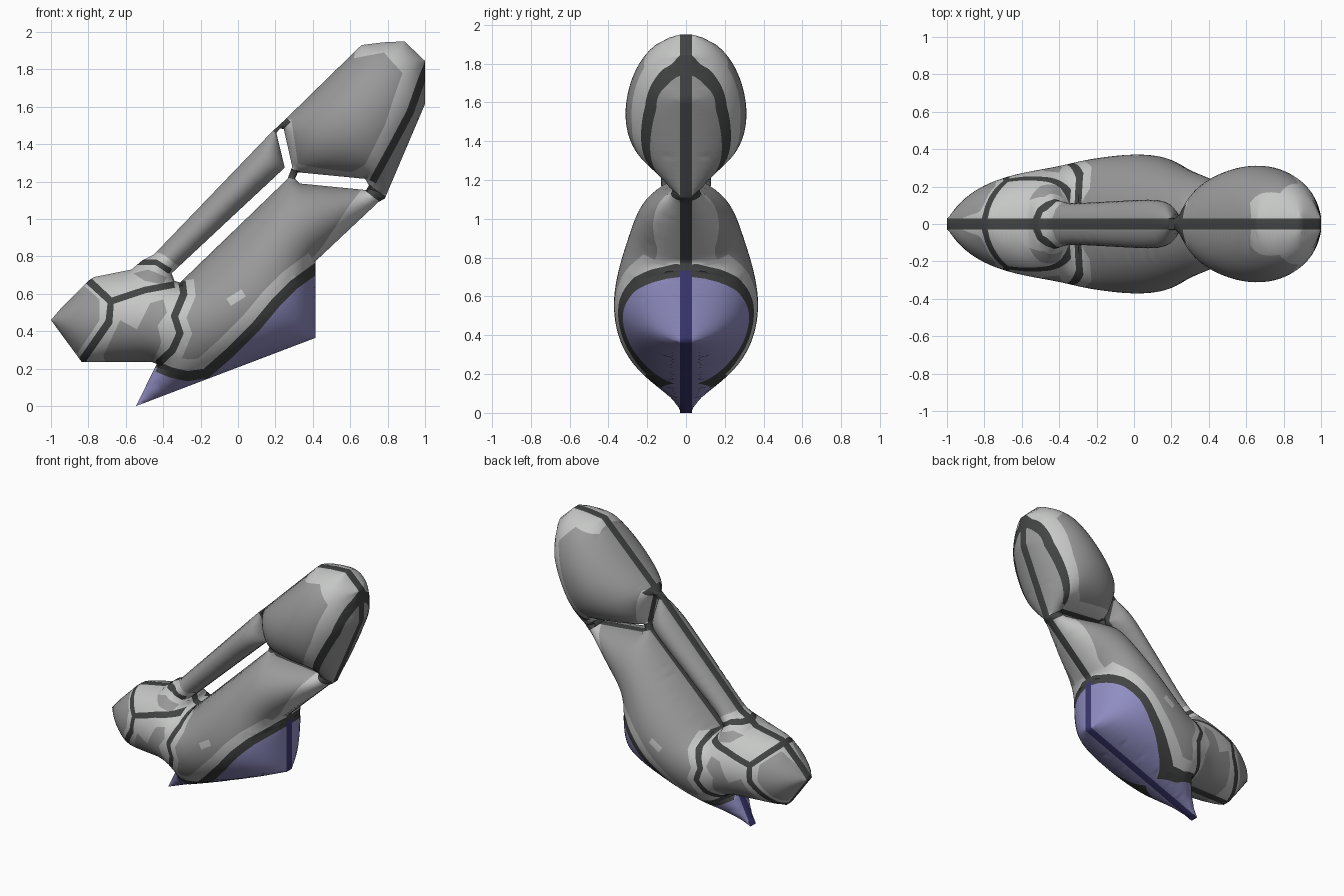
import bpy, bmesh, math
from mathutils import Vector, kdtree
from mathutils.geometry import delaunay_2d_cdt

cube = bpy.data.objects.get("Cube")
if cube:
    bpy.data.objects.remove(cube, do_unlink=True)

STEP, RIM = 0.025, 0.03


def material(name, rgb):
    mat = bpy.data.materials.new(name)
    mat.use_nodes = True
    mat.diffuse_color = (*rgb, 1)
    node = next(n for n in mat.node_tree.nodes if n.type == 'BSDF_PRINCIPLED')
    node.inputs["Base Color"].default_value = (*rgb, 1)
    node.inputs["Roughness"].default_value = 0.7
    return mat


PALETTE = {
    "mid_grey": (0.32, 0.32, 0.325),
    "light_grey": (0.56, 0.57, 0.56),
    "dark_grey": (0.055, 0.057, 0.057),
    "lavender": (0.28, 0.27, 0.54),
    "navy": (0.045, 0.04, 0.17),
}
COLOURS = list(PALETTE)
MATERIALS = [material(n, c) for n, c in PALETTE.items()]


def inside(p, poly):
    hit = False
    for (ax, ay), (bx, by) in zip(poly, poly[1:] + poly[:1]):
        if (ay > p[1]) != (by > p[1]) and p[0] < ax + (p[1] - ay) * (bx - ax) / (by - ay):
            hit = not hit
    return hit


def stroke(line, width):
    """Closed ribbon polygon along a line."""
    left, right = [], []
    for i, p in enumerate(line):
        a, b = Vector(line[max(i - 1, 0)]), Vector(line[min(i + 1, len(line) - 1)])
        d = (b - a).normalized() * width / 2
        left.append((p[0] - d.y, p[1] + d.x))
        right.append((p[0] + d.y, p[1] - d.x))
    return left + right[::-1]


# Side silhouette and the openings through it
OUTLINE = [(-1, .46), (-.94, .53), (-.8, .67), (-.77, .69), (-.57, .73), (-.51, .78), (-.45, .81),
           (.18, 1.465), (.25, 1.53), (.66, 1.93), (.78, 1.945), (.89, 1.95), (1, 1.845), (1, 1.615),
           (.785, 1.11), (.75, 1.09), (.415, .775), (.415, .365), (-.545, 0), (-.435, .225),
           (-.46, .235), (-.835, .235)]
HOLES = [[(-.355, .71), (.25, 1.275), (.205, 1.46), (.225, 1.485), (.245, 1.48), (.29, 1.28),
          (.265, 1.215), (-.31, .66), (-.34, .67)],
         [(.32, 1.25), (.68, 1.215), (.7, 1.18), (.685, 1.155), (.33, 1.19), (.305, 1.215)]]

# Part regions; the body takes whatever is left
COLLAR = [(-.3, .67), (-.29, .6), (-.34, .48), (-.31, .39), (-.35, .3), (-.43, .225)]
KEEL_LINE = [(-.43, .21), (-.36, .18), (-.27, .16), (-.17, .175), (-.05, .28), (.1, .43),
             (.2, .55), (.3, .65), (.43, .745)]
PARTS = {
    "keel": KEEL_LINE + [(.5, .75), (.5, -.1), (-.7, -.1), (-.45, .21)],
    "arm": [(-.5, .84), (-.44, .76), (-.36, .7), (-.3, .74), (.26, 1.26), (.22, 1.47),
            (.2, 1.55), (-.4, .95)],
    "upper_pod": [(.2, 1.5), (.27, 1.24), (.31, 1.23), (.5, 1.2), (.69, 1.18), (.8, 1.13),
                  (1.1, 1.2), (1.1, 2.1), (.6, 2.1), (.2, 1.6)],
    "snout": COLLAR + [(-1.1, .225), (-1.1, .9), (-.5, .84), (-.44, .76), (-.36, .7)],
}
BASE = {"keel": "lavender", "snout": "light_grey"}

# Painted areas, later ones on top
PAINT = []


def paint(colour, poly):
    PAINT.append((colour, poly))


paint("light_grey", stroke(KEEL_LINE, .18))
paint("light_grey", stroke(COLLAR, .13))
paint("light_grey", [(.28, .66), (.45, .85), (.6, 1.08), (.67, 1.17), (.8, 1.13), (.44, .74)])
paint("light_grey", stroke([(-.05, .555), (.03, .605)], .045))
paint("light_grey", [(.6, 1.2), (.6, 1.245), (.68, 1.29), (.785, 1.5), (.84, 1.67), (.88, 1.78),
                     (.78, 1.89), (.62, 1.86), (.64, 2), (.95, 2), (1.05, 1.85), (1, 1.8),
                     (.92, 1.58), (.84, 1.43), (.72, 1.18)])
paint("light_grey", stroke([(.26, 1.53), (.3, 1.28), (.45, 1.245), (.65, 1.22)], .05))
paint("light_grey", stroke([(-.5, .8), (-.42, .77), (-.34, .71)], .09))
paint("mid_grey", [(-1.02, .46), (-.82, .64), (-.74, .57), (-.74, .46), (-.86, .28)])
paint("mid_grey", [(-.63, .46), (-.54, .41), (-.47, .55), (-.4, .57), (-.38, .5), (-.43, .43),
                   (-.41, .34), (-.47, .2), (-.7, .2), (-.72, .27)])
paint("mid_grey", [(-.56, .71), (-.5, .67), (-.4, .65), (-.38, .69), (-.48, .73)])
paint("dark_grey", stroke(KEEL_LINE, .055))
paint("dark_grey", stroke(COLLAR, .04))
paint("dark_grey", stroke([(-.82, .69), (-.68, .56), (-.69, .45), (-.85, .22)], .04))
paint("dark_grey", stroke([(-.68, .56), (-.5, .62), (-.34, .65)], .035))
paint("dark_grey", stroke([(-.54, .77), (-.44, .77), (-.36, .72)], .03))
paint("dark_grey", stroke([(1.02, 1.84), (.98, 1.74), (.92, 1.57), (.84, 1.42), (.72, 1.2)], .04))
paint("dark_grey", stroke([(.69, 1.17), (.74, 1.13), (.8, 1.09)], .04))
paint("dark_grey", stroke([(.19, 1.47), (.26, 1.54)], .06))
paint("dark_grey", stroke([(.26, 1.25), (.33, 1.23)], .05))

# Flat triangulation that follows every outline and colour border
points, edges = [], []


def add_loop(poly, rows=()):
    extra, start = [], len(points)
    for a, b in zip(poly, poly[1:] + poly[:1]):
        a, b = Vector(a), Vector(b)
        n = max(1, round((b - a).length / STEP))
        side = Vector((a.y - b.y, b.x - a.x)).normalized()
        points.extend(a.lerp(b, k / n) for k in range(n))
        extra += [a.lerp(b, (k + .5) / n) + side * r * s for k in range(n) for r in rows for s in (-1, 1)]
    count = len(points) - start
    edges.extend((start + k, start + (k + 1) % count) for k in range(count))
    return extra


def spaced(candidates, gap):
    tree = kdtree.KDTree(len(points))
    for k, p in enumerate(points):
        tree.insert((p.x, p.y, 0), k)
    tree.balance()
    points.extend([p for p in candidates if tree.find((p.x, p.y, 0))[2] > gap])


rows = [p for loop in [OUTLINE] + HOLES for p in add_loop(loop, (.005, .014))]
for poly in list(PARTS.values()) + [poly for _, poly in PAINT]:
    add_loop(poly)
spaced(rows, .004)
spaced([Vector((i * STEP, j * STEP)) for i in range(-40, 41) for j in range(79)], .013)
points += [Vector((x, z)) for x in (-1.4, 1.4) for z in (-.4, 2.4)]
flat, _, tris, *_ = delaunay_2d_cdt(points, edges, [], 0, 1e-4)

faces = []
for t in tris:
    a, b, c = (flat[k] for k in t)
    area = (b - a).cross(c - a) / 2
    mid = (a + b + c) / 3
    if abs(area) < 1e-9 or not inside(mid, OUTLINE) or any(inside(mid, h) for h in HOLES):
        continue
    part = next((n for n, poly in PARTS.items() if inside(mid, poly)), "body")
    colour = BASE.get(part, "mid_grey")
    for name, poly in PAINT:
        if (part != "keel" or name == "dark_grey") and inside(mid, poly):
            colour = name
    faces.append((list(t) if area > 0 else list(t)[::-1], abs(area), part, colour))

# Inflate: solve for a membrane, with a swelling strength for each group of parts
weights, load, uses = {}, {}, {}
for t, area, part, _ in faces:
    for k in range(3):
        i, j, o = t[k], t[(k + 1) % 3], t[k - 1]
        u, v = flat[i] - flat[o], flat[j] - flat[o]
        cot = u.dot(v) / (4 * area)
        for a, b in ((i, j), (j, i)):
            row = weights.setdefault(a, {})
            row[b] = row.get(b, 0) + cot
        group = "body" if part == "keel" else part
        load.setdefault(i, []).append((group, area / 3))
        uses.setdefault(frozenset((i, j)), []).append((i, j, part))
rim_edges = [e[0] for e in uses.values() if len(e) == 1]
fixed = {k for i, j, _ in rim_edges for k in (i, j)}
system = []
for i, row in weights.items():
    if i not in fixed:
        links = [(j, max(w, .02)) for j, w in row.items()]
        system.append((i, links, sum(w for _, w in links)))

TARGET = {"body": ((.05, .58), .37), "upper_pod": ((.68, 1.55), .31),
          "arm": ((-.05, 1.14), .125), "snout": ((-.62, .46), .28)}
strength = dict.fromkeys(TARGET, 2.0)
height = [0.0] * len(flat)
for turn in range(6):
    push = {i: sum(strength[g] * a for g, a in load[i]) for i, _, _ in system}
    for _ in range(60):
        for i, links, total in system:
            goal = (sum(w * height[j] for j, w in links) + push[i]) / total
            height[i] += 1.8 * (goal - height[i])
    if turn < 5:
        for g, (spot, size) in TARGET.items():
            near = max(height[i] for i, _, _ in system if (flat[i] - Vector(spot)).length < .09)
            ratio = size ** 2 / max(near, 1e-4)
            strength[g] *= min(2.5, max(.4, ratio)) ** .85
depth = [math.sqrt(RIM ** 2 + max(h, 0)) for h in height]

# One mirrored, closed-rim object for each part
for part in ["body", *PARTS]:
    bm, made = bmesh.new(), {}

    def vert(i, side):
        if (i, side) not in made:
            made[i, side] = bm.verts.new((flat[i].x, side * depth[i], flat[i].y))
        return made[i, side]

    def face(corners, colour):
        bm.faces.new([vert(*c) for c in corners]).material_index = COLOURS.index(colour)

    for t, _, owner, colour in faces:
        if owner == part:
            face([(k, -1) for k in t], colour)
            face([(k, 1) for k in reversed(t)], colour)
    for i, j, owner in rim_edges:
        if owner == part:
            face([(j, -1), (i, -1), (i, 1), (j, 1)], "navy" if part == "keel" else "dark_grey")
    mesh = bpy.data.meshes.new(part)
    bm.to_mesh(mesh)
    bm.free()
    for mat in MATERIALS:
        mesh.materials.append(mat)
    mesh.shade_smooth()
    mesh.set_sharp_from_angle(angle=math.radians(55))
    bpy.context.collection.objects.link(bpy.data.objects.new(part, mesh))
